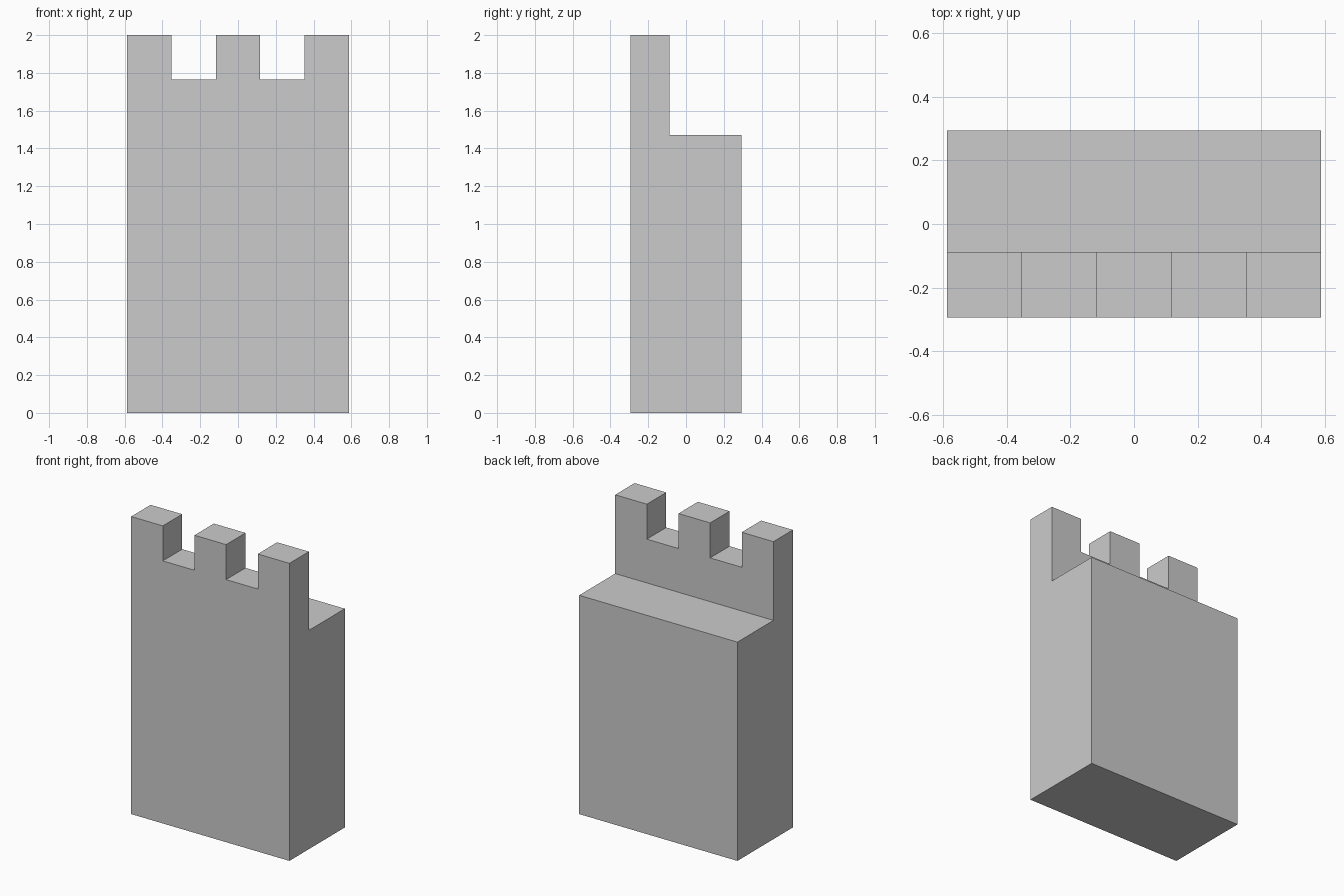
import bpy, bmesh

if "Cube" in bpy.data.objects:
    bpy.data.objects.remove(bpy.data.objects["Cube"])

U = 2 / 6.8                      # base module
HALF_W, HALF_D = 2 * U, U
WALL_Y = -0.3 * U                # back of the parapet
WALK_Z, SILL_Z, TOP_Z = 5 * U, 6 * U, 2.0
SEGMENTS = 5                     # merlon, gap, merlon, gap, merlon

# L-shaped side profile (y, z): parapet in front, walkway behind
profile = [(-HALF_D, 0), (HALF_D, 0), (HALF_D, WALK_Z),
           (WALL_Y, WALK_Z), (WALL_Y, SILL_Z), (-HALF_D, SILL_Z)]

bm = bmesh.new()
rings = [[bm.verts.new((-HALF_W + 2 * HALF_W * i / SEGMENTS, y, z)) for y, z in profile]
         for i in range(SEGMENTS + 1)]

# Skin the profile along x, remembering the parapet top faces
n = len(profile)
tops = []
for a, b in zip(rings, rings[1:]):
    for j in range(n):
        k = (j + 1) % n
        face = bm.faces.new((a[j], a[k], b[k], b[j]))
        if j == n - 2:
            tops.append(face)
bm.faces.new(rings[0])
bm.faces.new(rings[-1])

# Raise every other parapet segment into a merlon
merlons = bmesh.ops.extrude_discrete_faces(bm, faces=tops[::2])["faces"]
for face in merlons:
    for v in face.verts:
        v.co.z = TOP_Z

bmesh.ops.recalc_face_normals(bm, faces=bm.faces)

mesh = bpy.data.meshes.new("battlement_wall")
bm.to_mesh(mesh)
bm.free()
bpy.context.collection.objects.link(bpy.data.objects.new("battlement_wall", mesh))
